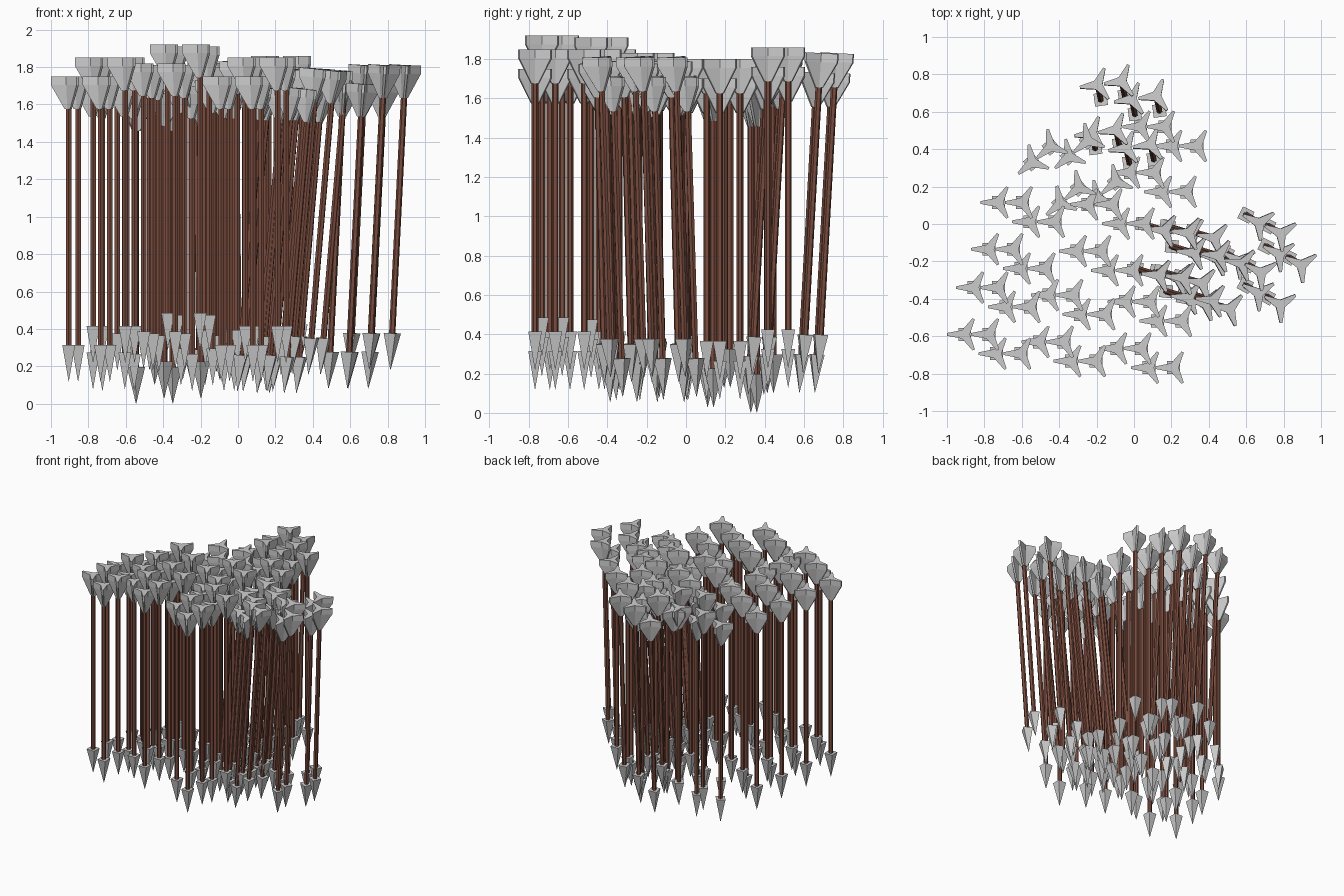
import bpy, bmesh
from math import cos, sin, pi, radians
from mathutils import Vector, Matrix, Euler

if "Cube" in bpy.data.objects:
    bpy.data.objects.remove(bpy.data.objects["Cube"])

LENGTH = 1.63   # tip to top of the fletching


def loft(name, rings, material=None):
    """Skin a stack of equal-length rings and cap both ends."""
    bm = bmesh.new()
    rows = [[bm.verts.new(p) for p in ring] for ring in rings]
    n = len(rows[0])
    for a, b in zip(rows, rows[1:]):
        for i in range(n):
            j = (i + 1) % n
            bm.faces.new((a[i], a[j], b[j], b[i]))
    bm.faces.new(rows[0][::-1])
    bm.faces.new(rows[-1])
    bmesh.ops.recalc_face_normals(bm, faces=bm.faces)
    mesh = bpy.data.meshes.new(name)
    bm.to_mesh(mesh)
    bm.free()
    if material:
        mesh.materials.append(material)
    return mesh


def circle(r, z, n):
    return [(r * cos(2 * pi * (i + .5) / n), r * sin(2 * pi * (i + .5) / n), z) for i in range(n)]


def star(r, inner, half, z):
    """Three tapered blades with blunt tips, the first pointing to -x."""
    pts = []
    for k in range(3):
        a = pi + k * 2 * pi / 3
        d, s = Vector((cos(a), sin(a), 0)), Vector((-sin(a), cos(a), 0))
        m = Vector((cos(a + pi / 3), sin(a + pi / 3), 0))
        up = Vector((0, 0, z))
        pts += [d * r - s * half + up, d * r + s * half + up, m * inner + up]
    return pts


wood = bpy.data.materials.new("brown_wood")
wood.diffuse_color = (0.20, 0.075, 0.05, 1)
wood.use_nodes = True
wood.node_tree.nodes["Principled BSDF"].inputs["Base Color"].default_value = wood.diffuse_color

# Arrow parts, origin at the centre of the fletching top
bottom = -LENGTH
parts = {
    "arrow_head": loft("arrow_head", [circle(.001, bottom, 4), circle(.049, bottom + .195, 4)]),
    "arrow_shaft": loft("arrow_shaft", [circle(.017, bottom + .17, 6), circle(.017, -.03, 6)], wood),
    "arrow_fletching": loft("arrow_fletching", [star(.022, .016, .005, -.175),
                                                star(.096, .027, .007, -.045),
                                                star(.096, .027, .007, 0)]),
}

# Each cluster holds four arrows: offset and lift
QUAD = [(0, 0, 0), (.13, 0, .10), (.17, -.103, 0), (.302, -.103, .10)]

UP, RIGHT, FAR, BACK = (0, 0), (.085, -.025), (.05, -.03), (-.012, .055)
# x, y, top height, turn in degrees, lean
CLUSTERS = [
    # front row
    (-.905, -.59, 1.75, 0, UP), (-.505, -.63, 1.82, 0, UP), (-.09, -.665, 1.75, 0, UP),
    # second row
    (-.855, -.34, 1.75, 0, UP), (-.455, -.38, 1.81, 0, UP), (-.045, -.415, 1.75, 0, UP),
    # third and fourth rows
    (-.775, -.135, 1.71, 0, UP), (-.305, -.145, 1.73, 0, UP),
    (-.725, .115, 1.70, 0, UP), (-.245, .105, 1.70, 0, UP),
    # back
    (-.02, .275, 1.70, 0, UP), (.035, .52, 1.76, 0, UP),
    (-.545, .33, 1.632, 40, UP), (-.395, .11, 1.66, 40, UP),
    (-.195, .745, 1.73, 8, BACK), (-.225, .485, 1.72, 8, BACK),
    # right, leaning outwards
    (.165, -.035, 1.69, -6, RIGHT), (.135, -.275, 1.69, -6, RIGHT),
    (.305, -.05, 1.68, -12, RIGHT), (.24, -.29, 1.68, -12, RIGHT),
    (.67, .005, 1.71, -26, FAR), (.565, -.20, 1.71, -28, FAR),
]

count = 0
for x, y, top, turn, lean in CLUSTERS:
    spin = Matrix.Rotation(radians(turn), 4, 'Z')
    tilt = Vector((0, 0, 1)).rotation_difference(Vector((*lean, 1))).to_matrix().to_4x4()
    for dx, dy, lift in QUAD:
        count += 1
        spot = Vector((x, y, top)) + spin @ Vector((dx, dy, lift))
        for name, mesh in parts.items():
            ob = bpy.data.objects.new(f"{name}_{count:02d}", mesh)
            ob.matrix_world = Matrix.Translation(spot) @ tilt @ spin
            bpy.context.collection.objects.link(ob)
